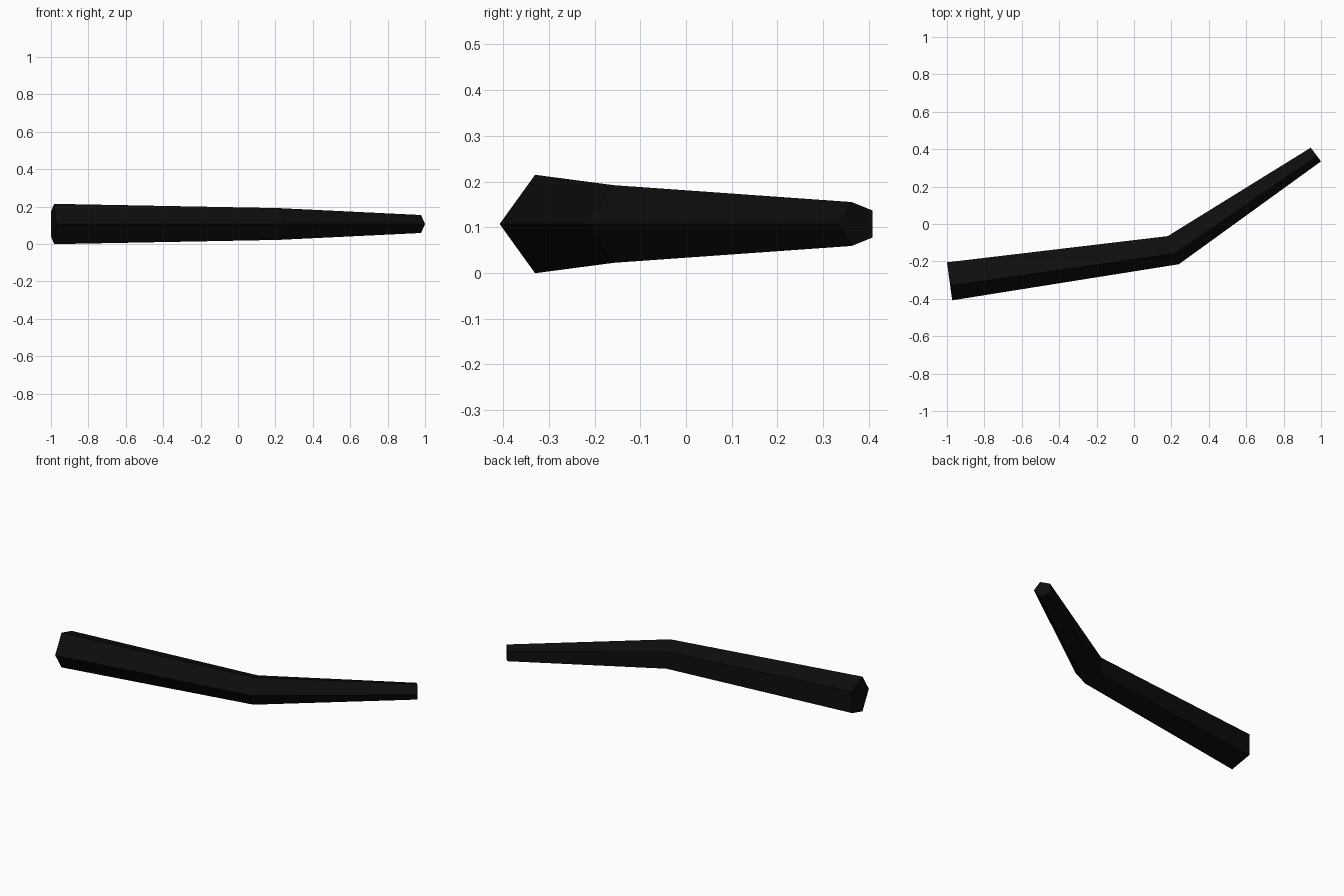
import bpy, bmesh
from math import cos, sin, tau
from mathutils import Vector

if "Cube" in bpy.data.objects:
    bpy.data.objects.remove(bpy.data.objects["Cube"])

SIDES = 5
Z_MID = 0.107

# Each ring: pointed edge (x, y), middle of the flat side (x, y)
RINGS = [((-0.972, -0.408), (-1.0, -0.205)),
         ((0.24, -0.215), (0.18, -0.065)),
         ((1.0, 0.335), (0.945, 0.408))]


def add_ring(bm, tip, flat):
    """Pentagon standing upright, pointing from the flat side to the tip."""
    tip, flat = Vector((*tip, Z_MID)), Vector((*flat, Z_MID))
    radius = (tip - flat).length / (1 + cos(tau / 10))
    out = (tip - flat).normalized()
    center = tip - out * radius
    return [bm.verts.new(center + out * radius * cos(tau * i / SIDES)
                         + Vector((0, 0, radius * sin(tau * i / SIDES))))
            for i in range(SIDES)]


# Bent, tapering stick
bm = bmesh.new()
rings = [add_ring(bm, *r) for r in RINGS]
for a, b in zip(rings, rings[1:]):
    for i in range(SIDES):
        j = (i + 1) % SIDES
        bm.faces.new((a[i], a[j], b[j], b[i]))
# End caps
bm.faces.new(rings[0])
bm.faces.new(rings[-1])
bmesh.ops.recalc_face_normals(bm, faces=bm.faces)

mesh = bpy.data.meshes.new("bent_stick")
bm.to_mesh(mesh)
bm.free()
stick = bpy.data.objects.new("bent_stick", mesh)
bpy.context.collection.objects.link(stick)

# Near-black colour
black = bpy.data.materials.new("black")
black.diffuse_color = (0.004, 0.004, 0.004, 1)
black.use_nodes = True
black.node_tree.nodes["Principled BSDF"].inputs["Base Color"].default_value = black.diffuse_color
mesh.materials.append(black)
